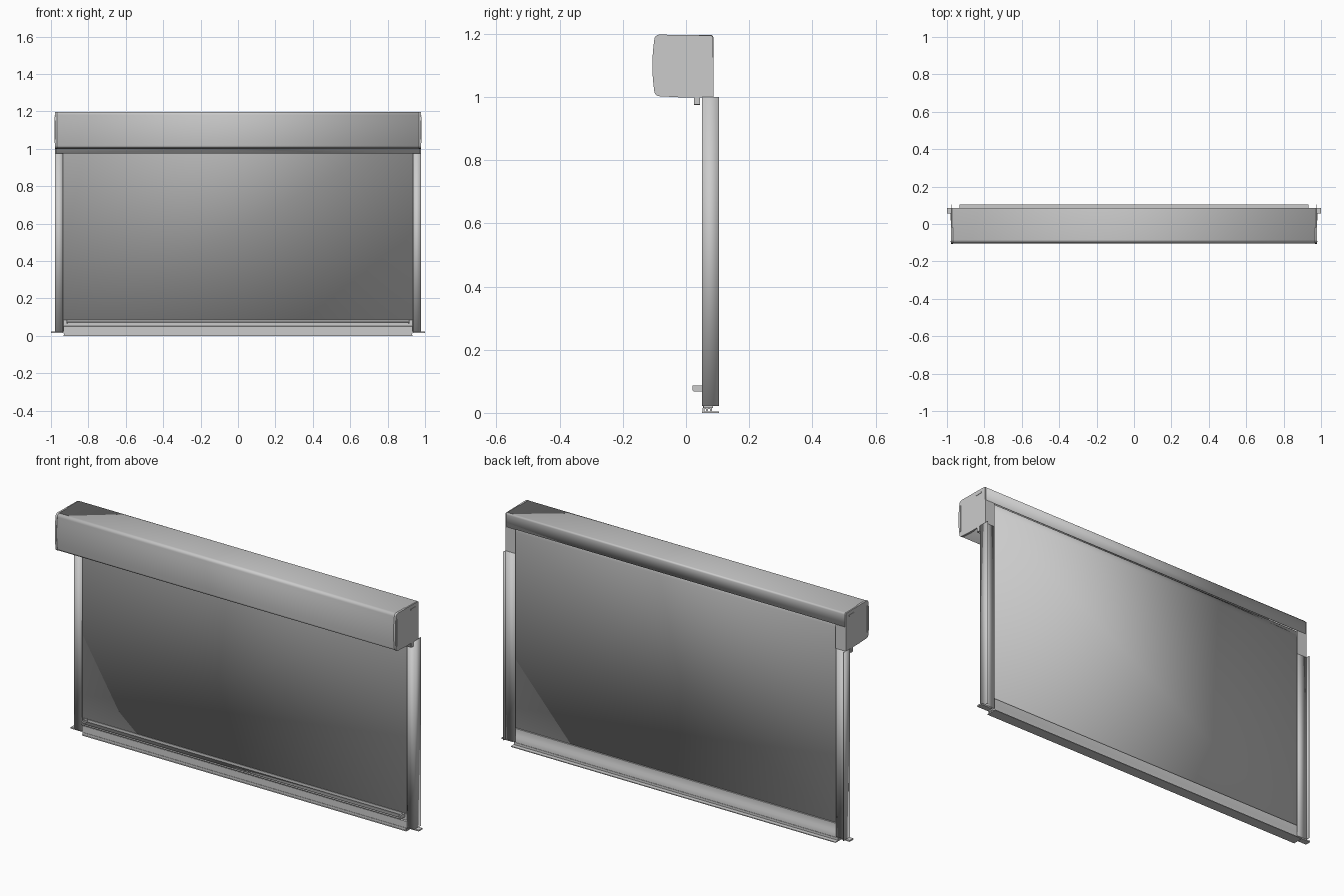
import bpy, bmesh, math

if "Cube" in bpy.data.objects:
    bpy.data.objects.remove(bpy.data.objects["Cube"])


def finish(name, bm, mirror=False, thick=0):
    bmesh.ops.recalc_face_normals(bm, faces=bm.faces)
    me = bpy.data.meshes.new(name)
    bm.to_mesh(me)
    bm.free()
    ob = bpy.data.objects.new(name, me)
    bpy.context.collection.objects.link(ob)
    bpy.ops.object.select_all(action='DESELECT')
    bpy.context.view_layer.objects.active = ob
    ob.select_set(True)
    bpy.ops.object.shade_smooth_by_angle(angle=math.radians(30))
    if thick:
        s = ob.modifiers.new("Thickness", 'SOLIDIFY')
        s.thickness, s.offset, s.use_even_offset = thick, 0, True
    if mirror:
        ob.modifiers.new("Mirror", 'MIRROR')
    return ob


def place(p, d, axis):
    return (d, p[0], p[1]) if axis == 'X' else (p[0], p[1], d)


def sheet(name, path, a, b, axis='X', thick=0.003, mirror=False):
    """Bent sheet: open path swept from a to b along an axis."""
    bm = bmesh.new()
    rows = [[bm.verts.new(place(p, d, axis)) for p in path] for d in (a, b)]
    for i in range(len(path) - 1):
        bm.faces.new((rows[0][i], rows[0][i + 1], rows[1][i + 1], rows[1][i]))
    return finish(name, bm, mirror, thick)


def prism(name, path, a, b, axis='X', mirror=False):
    """Solid: closed outline swept from a to b along an axis."""
    bm = bmesh.new()
    rows = [[bm.verts.new(place(p, d, axis)) for p in path] for d in (a, b)]
    n = len(path)
    for r in rows:
        bm.faces.new(r)
    for i in range(n):
        j = (i + 1) % n
        bm.faces.new((rows[0][i], rows[0][j], rows[1][j], rows[1][i]))
    return finish(name, bm, mirror)


def box(name, x, y, z, mirror=False):
    return prism(name, [(y[0], z[0]), (y[1], z[0]), (y[1], z[1]), (y[0], z[1])],
                 x[0], x[1], 'X', mirror)


def arc(cy, cz, r, a0, a1, n):
    return [(cy + r * math.cos(math.radians(a0 + (a1 - a0) * i / n)),
             cz + r * math.sin(math.radians(a0 + (a1 - a0) * i / n))) for i in range(n + 1)]


def front_outline(grow=0.0):
    """Rounded top corner, bowed front and rounded bottom corner."""
    g = grow
    bow = [(-0.098 - g - 0.006 * (1 - t * t), 1.1 + 0.08 * t)
           for t in (0.75, 0.5, 0.25, 0, -0.25, -0.5, -0.75)]
    return (arc(-0.084, 1.181, 0.014 + g, 90, 180, 6) + bow
            + arc(-0.084, 1.019, 0.014 + g, 180, 265, 6))


# Cassette housing: open-backed shell with a lip under the front
back_corner = arc(0.078, 1.188, 0.007, 0, 90, 5)
sheet("housing_shell",
      [(0.085, 1.125)] + back_corner + front_outline()
      + [(-0.02, 1.001), (0.027, 1.0), (0.027, 0.977), (0.043, 0.977), (0.043, 1.0)],
      -0.972, 0.972)

# End caps, slightly proud of the shell at the front
prism("end_cap", back_corner + front_outline(0.0025)
      + [(-0.02, 0.999), (0.085, 0.999)], 0.968, 0.978, mirror=True)
box("end_cap_slot", (0.976, 0.980), (0.02, 0.06), (1.172, 1.178), mirror=True)
box("end_cap_front_clip", (0.976, 0.980), (-0.096, -0.090), (1.03, 1.17), mirror=True)
box("housing_back_ear", (0.92, 0.977), (0.0835, 0.0865), (1.0, 1.125), mirror=True)
box("lip_end", (0.968, 0.978), (0.026, 0.0445), (0.976, 1.0), mirror=True)

# Screen fabric hanging from its roll
sheet("screen_fabric", [(0.066, 0.05)] + arc(0.0, 1.1, 0.066, 0, 360, 40),
      -0.95, 0.95, thick=0.002)
prism("roller_tube", arc(0.0, 1.1, 0.04, 0, 345, 23), -0.967, 0.967)

# Side rails: channel with an outer fin reaching back
sheet("side_rail_front", [(0.935, 0.0515), (0.977, 0.0515), (0.977, 0.105)],
      0.022, 1.0, 'Z', mirror=True)
sheet("side_rail_back", [(0.921, 0.085), (0.977, 0.085)], 0.022, 1.0, 'Z', mirror=True)
sheet("side_rail_inner_lip", [(0.936, 0.052), (0.936, 0.060)], 0.022, 1.0, 'Z', mirror=True)
box("rail_foot", (0.935, 1.0), (0.055, 0.085), (0.016, 0.023), mirror=True)

# Bottom bar with seal strips and a flat sill flange
prism("bottom_bar", [(0.054, 0.012), (0.080, 0.012), (0.080, 0.040), (0.074, 0.052),
                     (0.074, 0.085), (0.062, 0.085), (0.062, 0.052), (0.054, 0.050)],
      -0.932, 0.932)
for i, y in enumerate((0.052, 0.064, 0.076)):
    box("seal_strip_%d" % (i + 1), (-0.93, 0.93), (y, y + 0.006), (0.002, 0.016))
box("sill_flange", (-0.932, 0.932), (0.05, 0.105), (0.0, 0.004))

# Pull ledge with end plates
sheet("pull_handle", [(0.064, 0.070), (0.026, 0.070), (0.023, 0.073), (0.023, 0.078)],
      -0.912, 0.912, thick=0.004)
prism("pull_handle_end", [(0.064, 0.067), (0.026, 0.067), (0.021, 0.071),
                          (0.021, 0.087), (0.064, 0.087)], 0.908, 0.916, mirror=True)
